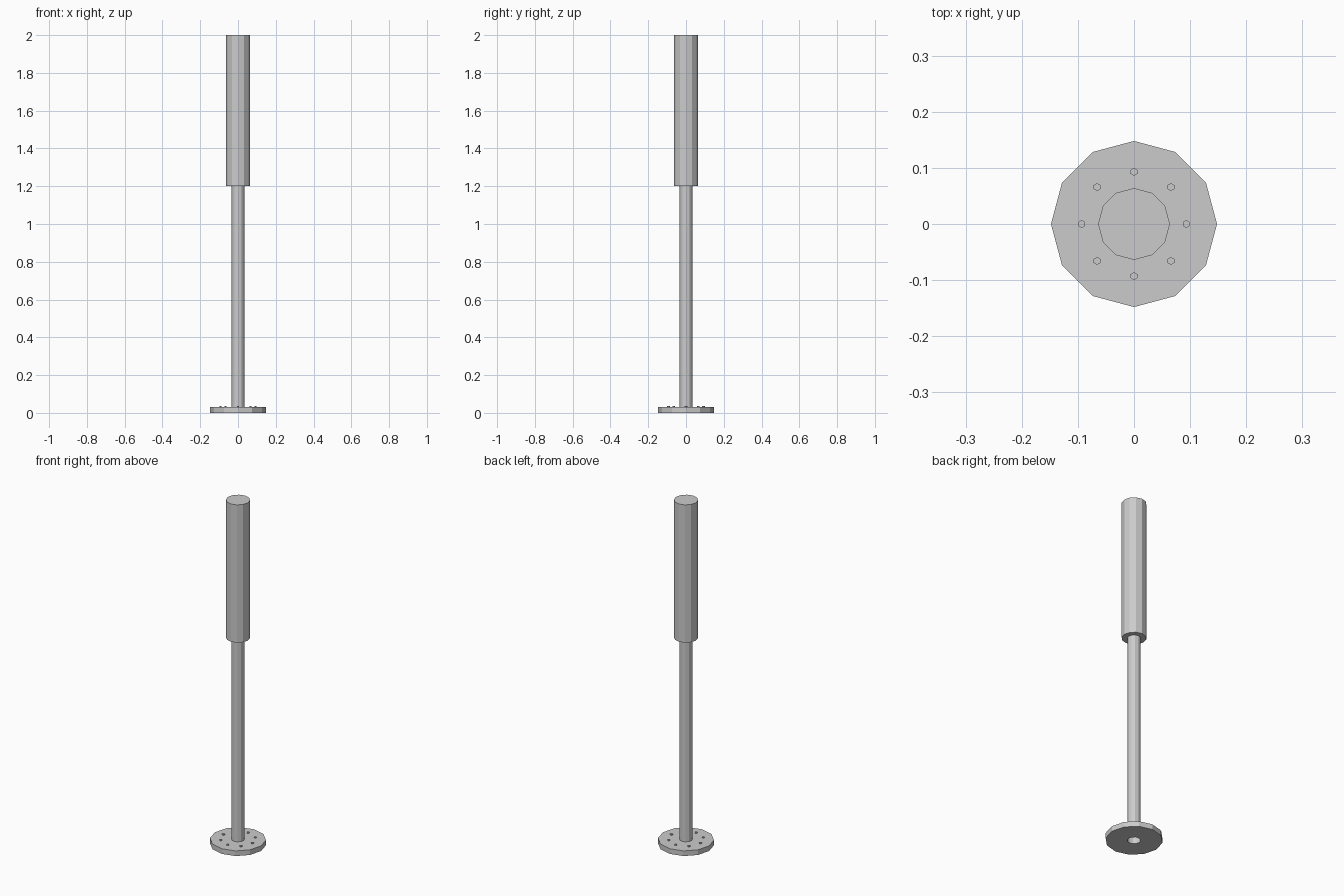
import bpy, bmesh
from math import cos, sin, pi

cube = bpy.data.objects.get("Cube")
if cube:
    bpy.data.objects.remove(cube, do_unlink=True)

steel = bpy.data.materials.new("grey steel")
steel.use_nodes = True
GREY = (0.6, 0.6, 0.6, 1)
steel.diffuse_color = GREY
steel.node_tree.nodes["Principled BSDF"].inputs["Base Color"].default_value = GREY


def lathe(name, profile, sides, closed=False, centre=(0, 0), turn=0.0):
    """Sweep (radius, z) points round a vertical axis; radius 0 is not needed, open ends get caps."""
    bm = bmesh.new()
    rings = [[bm.verts.new((r * cos(turn + 2 * pi * i / sides),
                            r * sin(turn + 2 * pi * i / sides), z))
              for i in range(sides)] for r, z in profile]
    pairs = list(zip(rings, rings[1:]))
    if closed:
        pairs.append((rings[-1], rings[0]))
    else:
        bm.faces.new(rings[0])
        bm.faces.new(rings[-1])
    for low, high in pairs:
        for i in range(sides):
            j = (i + 1) % sides
            bm.faces.new((low[i], low[j], high[j], high[i]))
    bmesh.ops.recalc_face_normals(bm, faces=bm.faces)
    mesh = bpy.data.meshes.new(name)
    bm.to_mesh(mesh)
    bm.free()
    mesh.materials.append(steel)
    obj = bpy.data.objects.new(name, mesh)
    obj.location = (*centre, 0)
    bpy.context.collection.objects.link(obj)
    return obj


POLE, SLEEVE, BASE = 0.035, 0.064, 0.148

# Base flange with a central bore
lathe("base_flange", [(POLE, 0), (BASE, 0), (BASE, 0.03), (POLE, 0.03)], 12, closed=True)

# Hollow pole, open at the bottom
lathe("pole", [(POLE - 0.001, 1.2), (POLE - 0.001, 0), (POLE, 0), (POLE, 1.2)], 12)

# Thick upper sleeve
lathe("upper_sleeve", [(SLEEVE, 1.2), (SLEEVE, 2)], 12)

# Ring of hexagonal bolts on the flange
for k in range(8):
    a = k * pi / 4
    lathe(f"bolt_{k + 1}", [(0.007, 0.02), (0.007, 0.036)], 6,
          centre=(0.093 * cos(a), 0.093 * sin(a)), turn=pi / 2)
